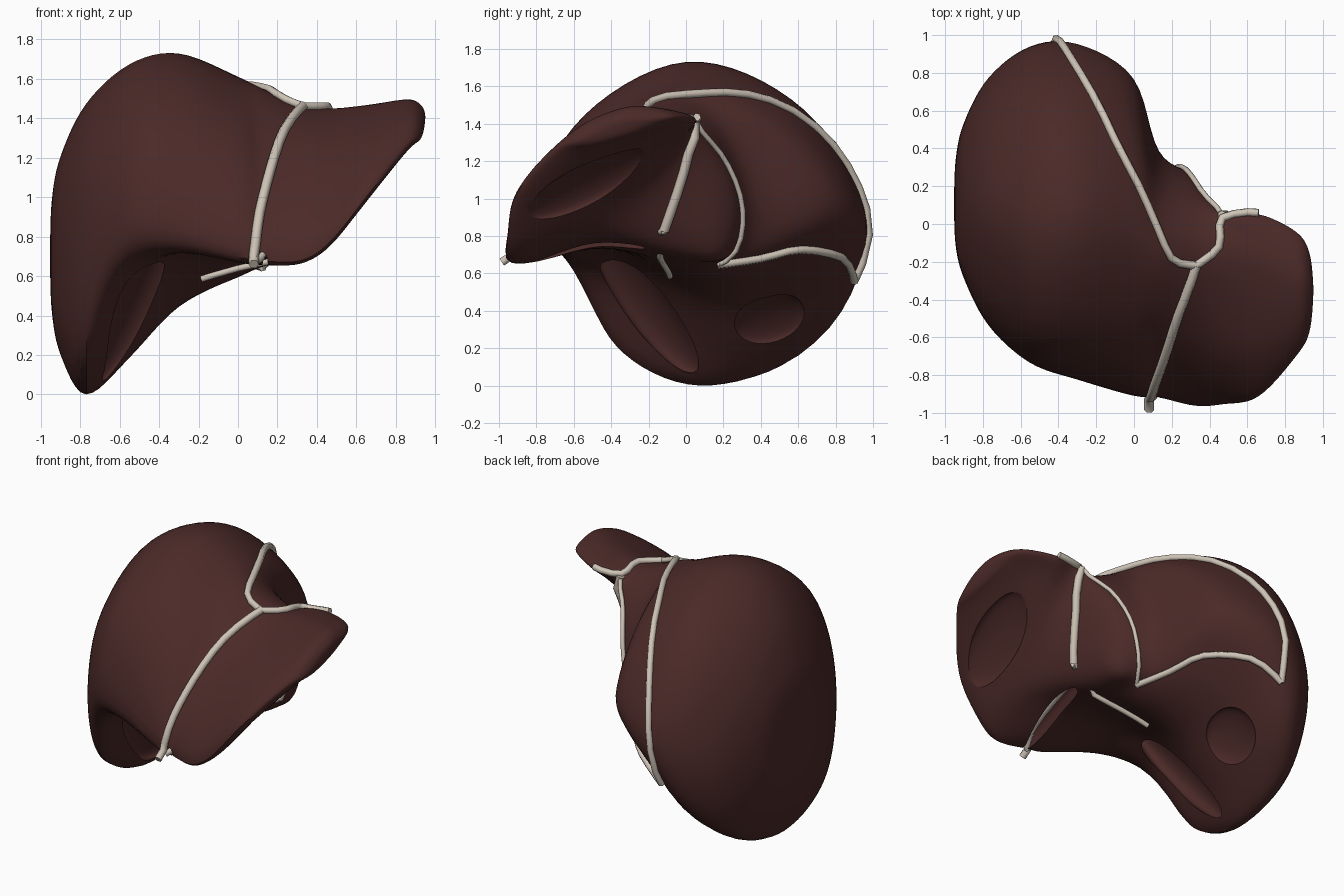
import bpy, bmesh, math
from mathutils import Vector
from mathutils.bvhtree import BVHTree

if "Cube" in bpy.data.objects:
    bpy.data.objects.remove(bpy.data.objects["Cube"])


def material(name, rgb):
    m = bpy.data.materials.new(name)
    m.diffuse_color = (*rgb, 1)
    m.use_nodes = True
    m.node_tree.nodes["Principled BSDF"].inputs["Base Color"].default_value = m.diffuse_color
    return m


LIVER = material("liver_brown", (0.07, 0.023, 0.021))
PALE = material("ligament_cream", (0.62, 0.55, 0.47))


def spline(pts, steps, closed=False):
    """Catmull-Rom through a list of Vectors."""
    n = len(pts)
    pick = (lambda i: pts[i % n]) if closed else (lambda i: pts[max(0, min(n - 1, i))])
    out = []
    for i in range(n if closed else n - 1):
        a, b, c, d = (pick(i + k) for k in (-1, 0, 1, 2))
        for s in range(steps):
            t = s / steps
            out.append(0.5 * (2 * b + (c - a) * t + (2 * a - 5 * b + 4 * c - d) * t * t
                              + (3 * b - a - 3 * c + d) * t ** 3))
    if not closed:
        out.append(pts[-1].copy())
    return out


# Sagittal sections: x, then (y, z) of front edge, front, top, back top, back,
# back bottom, bottom, front underside
RIGHT_LOBE = [
    (-0.90, (-.29, .62), (-.22, 1.02), (.08, 1.21), (.42, 1.06), (.54, .68), (.41, .32), (.08, .20), (-.20, .33)),
    (-0.77, (-.54, .66), (-.42, 1.18), (.04, 1.48), (.54, 1.25), (.78, .70), (.59, .17), (.07, -.01), (-.38, .20)),
    (-0.55, (-.73, .78), (-.57, 1.36), (.00, 1.68), (.64, 1.42), (.94, .82), (.77, .33), (.15, .19), (-.30, .52)),
    (-0.30, (-.82, .77), (-.61, 1.38), (.00, 1.735), (.61, 1.49), (.96, .90), (.70, .56), (.15, .45), (-.36, .71)),
    (0.00, (-.91, .69), (-.66, 1.26), (-.06, 1.61), (.47, 1.43), (.78, 1.00), (.54, .74), (.14, .59), (-.42, .74)),
]
LEFT_LOBE = [
    (0.13, (-.92, .67), (-.66, 1.18), (-.18, 1.54), (.18, 1.42), (.38, 1.00), (.28, .72), (.04, .65), (-.45, .74)),
    (0.32, (-.97, .67), (-.66, 1.17), (-.20, 1.46), (.10, 1.37), (.25, 1.05), (.18, .74), (-.04, .72), (-.50, .78)),
    (0.47, (-.96, .77), (-.70, 1.18), (-.24, 1.43), (-.01, 1.43), (.05, 1.38), (.00, 1.25), (-.20, 1.02), (-.58, .84)),
    (0.66, (-.92, 1.01), (-.67, 1.28), (-.27, 1.45), (-.04, 1.46), (.055, 1.42), (-.03, 1.34), (-.27, 1.17), (-.66, 1.02)),
    (0.86, (-.70, 1.26), (-.55, 1.40), (-.32, 1.49), (-.15, 1.485), (-.04, 1.44), (-.13, 1.38), (-.32, 1.30), (-.56, 1.24)),
]


def cap(section, pole, angles):
    """Rounded closing rings from an end section to its pole."""
    rings = []
    for a in angles:
        s, k = math.sin(math.radians(a)), math.cos(math.radians(a))
        rings.append([Vector((p.x + (pole.x - p.x) * s, pole.y + (p.y - pole.y) * k,
                              pole.z + (p.z - pole.z) * k)) for p in section])
    return rings


rings = [[Vector((s[0], y, z)) for y, z in s[1:]] for s in RIGHT_LOBE + LEFT_LOBE]
right_pole, left_pole = Vector((-0.953, .1, .7)), Vector((.95, -.35, 1.41))
rings = (cap(rings[0], right_pole, (83, 55)) + rings + cap(rings[-1], left_pole, (50, 83)))

# Liver body lofted through the sections
columns = [spline([r[j] for r in rings], 6) for j in range(8)]
loops = [spline([c[i] for c in columns], 8, True) for i in range(len(columns[0]))]
bm = bmesh.new()
grid = [[bm.verts.new(p) for p in loop] for loop in loops]
for a, b in zip(grid, grid[1:]):
    for j in range(len(a)):
        k = (j + 1) % len(a)
        bm.faces.new((a[j], a[k], b[k], b[j]))
for ring, pole in ((grid[0], right_pole), (grid[-1], left_pole)):
    v = bm.verts.new(pole)
    for j in range(len(ring)):
        bm.faces.new((ring[j], ring[(j + 1) % len(ring)], v))
for _ in range(4):
    bmesh.ops.smooth_vert(bm, verts=bm.verts, factor=0.4,
                          use_axis_x=True, use_axis_y=True, use_axis_z=True)
bmesh.ops.recalc_face_normals(bm, faces=bm.faces)
tree = BVHTree.FromBMesh(bm)
mesh = bpy.data.meshes.new("liver")
bm.to_mesh(mesh)
bm.free()
mesh.materials.append(LIVER)
liver = bpy.data.objects.new("liver", mesh)
bpy.context.collection.objects.link(liver)


def impression(name, a, b, width, depth):
    """Press an ellipsoid, lying from a to b on the surface, into the liver."""
    a, b = Vector(a), Vector(b)
    centre, normal, _, _ = tree.find_nearest((a + b) / 2)
    along = (b - a) - normal * (b - a).dot(normal)
    bpy.ops.mesh.primitive_uv_sphere_add(segments=32, ring_count=20, radius=1)
    cutter = bpy.context.object
    cutter.name = name + "_cutter"
    axis = along.normalized()
    side = normal.cross(axis)
    half = along.length / 2
    for v in cutter.data.vertices:
        v.co = centre + axis * v.co.x * half + side * v.co.y * width + normal * v.co.z * depth
    cutter.data.materials.append(LIVER)
    cutter.hide_render = True
    m = liver.modifiers.new(name, "BOOLEAN")
    m.operation, m.solver, m.object = "DIFFERENCE", "EXACT", cutter
    return cutter


# Gallbladder, kidney and stomach impressions and the ligament groove
cutters = [
    impression("gallbladder_fossa", (-.38, -.50, .80), (-.72, .07, .10), .16, .08),
    impression("kidney_impression", (-.52, .26, .34), (-.42, .62, .48), .17, .05),
    impression("stomach_impression", (.62, -.84, .90), (.72, -.22, 1.27), .15, .05),
    impression("round_ligament_groove", (.12, -.96, .66), (.30, -.10, .80), .05, .08),
]
evaluated = liver.evaluated_get(bpy.context.evaluated_depsgraph_get())
carved = bpy.data.meshes.new_from_object(evaluated)
liver.modifiers.clear()
liver.data = carved
for c in cutters:
    bpy.data.objects.remove(c)
bm = bmesh.new()
bm.from_mesh(carved)
tree = BVHTree.FromBMesh(bm)
bm.free()
bpy.ops.object.select_all(action="DESELECT")
liver.select_set(True)
bpy.context.view_layer.objects.active = liver
bpy.ops.object.shade_smooth_by_angle(angle=math.radians(35))


def ligament(name, path, radius=0.022, tip=None):
    """A thin cord hugging the liver surface, with an optional free tip."""
    pts = []
    for p in spline([Vector(p) for p in path], 3):
        hit, normal, _, _ = tree.find_nearest(p)
        pts.append(hit + normal * 0.012)
    if tip:
        pts.insert(0, Vector(tip))
    curve = bpy.data.curves.new(name, "CURVE")
    curve.dimensions = "3D"
    curve.bevel_depth, curve.bevel_resolution, curve.use_fill_caps = radius, 1, True
    s = curve.splines.new("POLY")
    s.points.add(len(pts) - 1)
    for sp, p in zip(s.points, pts):
        sp.co = (*p, 1)
    curve.materials.append(PALE)
    bpy.context.collection.objects.link(bpy.data.objects.new(name, curve))


# Ligaments on the upper surface
peak = (.33, -.22, 1.46)
ligament("falciform_ligament", [(.08, -.93, .70), (.11, -.86, .92), (.16, -.70, 1.12), (.23, -.47, 1.32), peak],
         .026, (.08, -.985, .66))
ligament("right_coronary_ligament", [peak, (.20, -.18, 1.53), (.08, .10, 1.57), (-.10, .45, 1.53),
                                     (-.28, .78, 1.28), (-.39, .97, .95), (-.44, .91, .55)])
ligament("left_triangular_ligament", [peak, (.45, -.12, 1.45), (.47, .03, 1.42), (.66, .055, 1.43)])
# Ligaments on the back and underside
ligament("lower_coronary_ligament", [(-.44, .91, .55), (-.28, .80, .72), (-.08, .60, .76), (.02, .38, .70), (.12, .17, .66)])
ligament("caudate_edge_ligament", [(.46, .03, 1.38), (.36, .20, 1.25), (.28, .30, 1.02), (.20, .27, .80), (.12, .17, .66)], .014)
ligament("fissure_ligament", [(.47, .03, 1.40), (.44, -.02, 1.15), (.36, -.12, .84)], .026)
ligament("round_ligament", [(.36, -.12, .84), (.27, -.40, .86), (.17, -.75, .77), (.09, -.94, .67)])
ligament("porta_ligament", [(.36, -.12, .84), (.10, -.12, .70), (-.20, -.06, .64)], .018)
